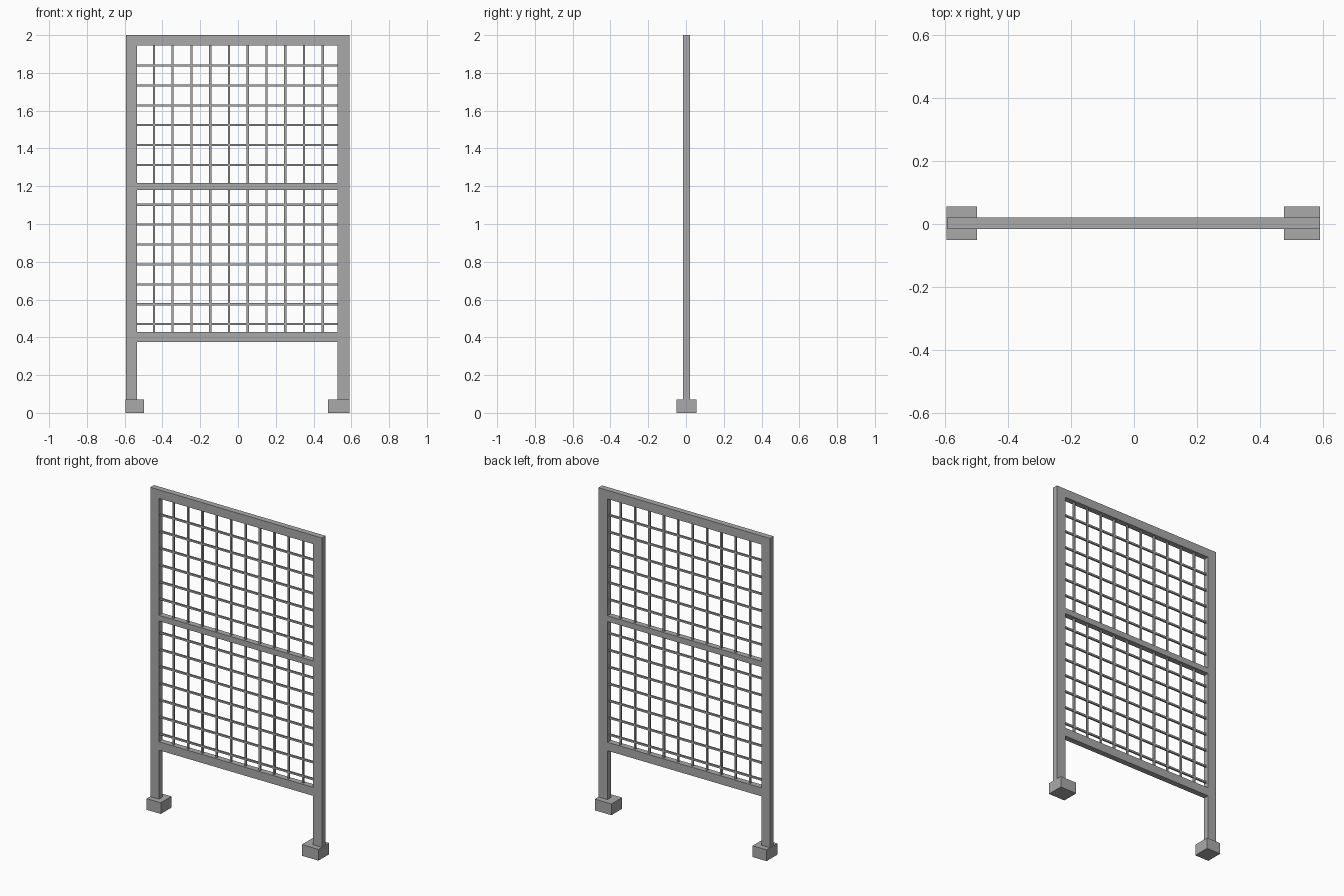
import bpy

if "Cube" in bpy.data.objects:
    bpy.data.objects.remove(bpy.data.objects["Cube"])

grey = bpy.data.materials.new("grey_metal")
grey.use_nodes = True
color = (0.4, 0.4, 0.4, 1)
grey.diffuse_color = color
grey.node_tree.nodes["Principled BSDF"].inputs["Base Color"].default_value = color


def box(name, x, y, z):
    """Box from (min, max) ranges on each axis."""
    spans = (x, y, z)
    bpy.ops.mesh.primitive_cube_add(size=1, location=[(a + b) / 2 for a, b in spans])
    obj = bpy.context.object
    obj.name = name
    obj.scale = [b - a for a, b in spans]
    bpy.ops.object.transform_apply(location=False, rotation=False, scale=True)
    obj.data.materials.append(grey)
    return obj


DEPTH = (-0.016, 0.02)
OUTER_R, INNER_R, INNER_L, OUTER_L = -0.594, -0.535, 0.528, 0.59
TOP, TOP_UNDER = 2.0, 1.946
BAR = 0.0055
BAR_Y = 0.002

# Frame posts and rails
box("right_post", (OUTER_R, INNER_R), DEPTH, (0.0, TOP_UNDER))
box("left_post", (INNER_L, OUTER_L), DEPTH, (0.0, TOP_UNDER))
box("top_rail", (OUTER_R, OUTER_L), DEPTH, (TOP_UNDER, TOP))
box("middle_rail", (INNER_R, INNER_L), DEPTH, (1.181, 1.217))
box("bottom_rail", (INNER_R, INNER_L), DEPTH, (0.375, 0.428))

# Foot blocks
box("right_foot", (-0.595, -0.498), (-0.05, 0.055), (0.0, 0.07))
box("left_foot", (0.476, 0.591), (-0.05, 0.055), (0.0, 0.07))

# Upright lattice bars
for i in range(10):
    x = -0.445 + i * 0.0993
    box(f"upright_bar_{i + 1}", (x - BAR, x + BAR),
        (BAR_Y - BAR, BAR_Y + BAR), (0.42, 1.95))

# Level lattice bars, skipping the one hidden by the middle rail
for i in range(14):
    z = 0.47 + i * 0.1053
    if i != 7:
        box(f"level_bar_{i + 1}", (INNER_R - 0.005, INNER_L + 0.005),
            (BAR_Y - BAR, BAR_Y + BAR), (z - BAR, z + BAR))
